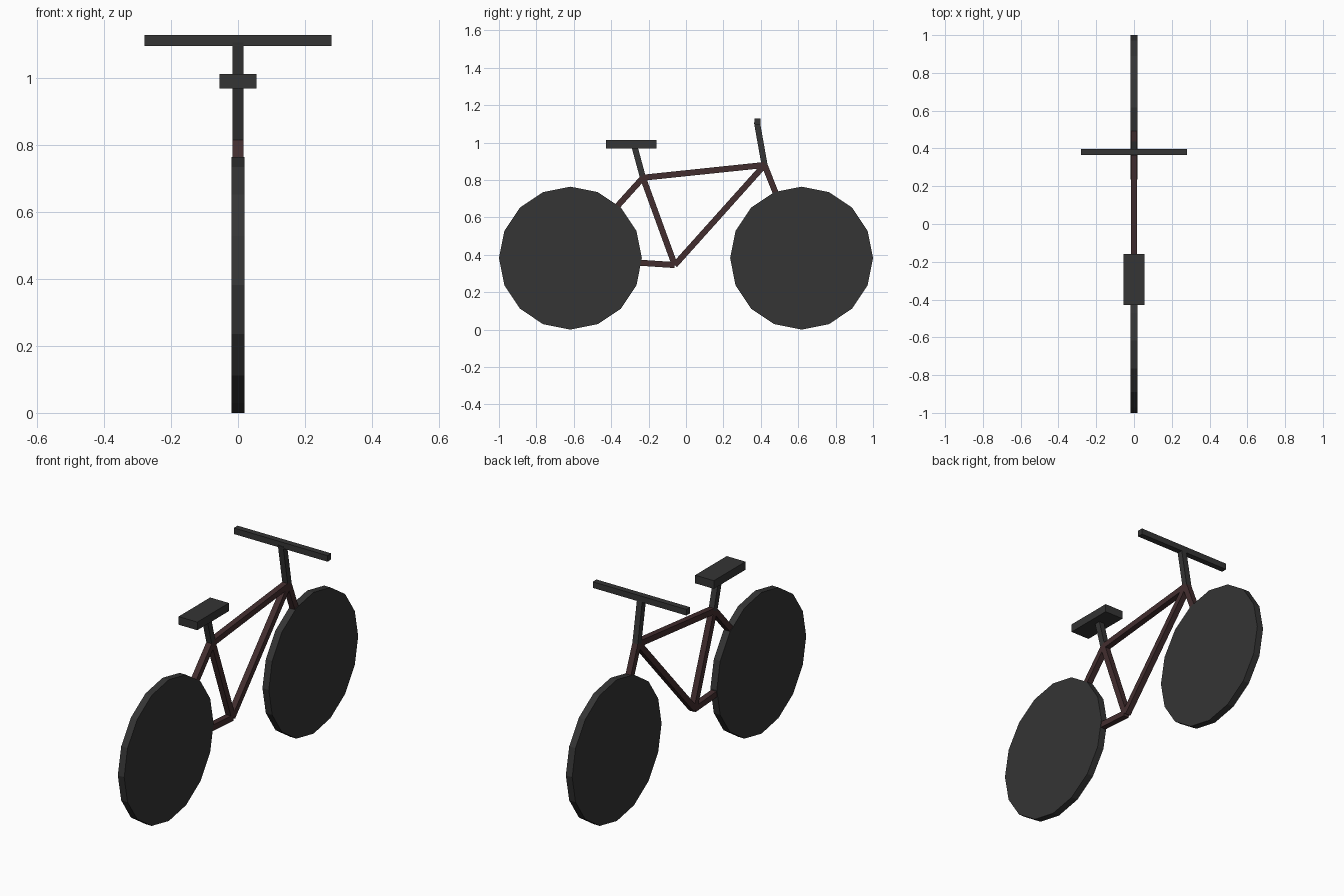
import bpy, math
from mathutils import Vector

if "Cube" in bpy.data.objects:
    bpy.data.objects.remove(bpy.data.objects["Cube"])


def material(name, rgb):
    m = bpy.data.materials.new(name)
    m.diffuse_color = (*rgb, 1)
    m.use_nodes = True
    m.node_tree.nodes["Principled BSDF"].inputs["Base Color"].default_value = m.diffuse_color
    return m


BLACK = material("dark grey", (0.035, 0.035, 0.035))
RED = material("dark maroon", (0.055, 0.027, 0.028))


def finish(name, mat):
    ob = bpy.context.object
    ob.name = name
    ob.data.materials.append(mat)
    return ob


def box(name, loc, size, mat):
    bpy.ops.mesh.primitive_cube_add(size=1, location=loc)
    ob = finish(name, mat)
    ob.scale = size
    return ob


def tube(name, a, b, mat, width=0.032):
    """Square bar between two (y, z) points on the centre plane."""
    a, b = Vector((0, *a)), Vector((0, *b))
    d = b - a
    ob = box(name, (a + b) / 2, (width, width, d.length), mat)
    ob.rotation_euler.x = math.atan2(-d.y, d.z)


def wheel(name, y):
    # sixteen-sided solid disc with its axle along x
    bpy.ops.mesh.primitive_cylinder_add(vertices=16, radius=0.382, depth=0.038,
                                        location=(0, y, 0.382),
                                        rotation=(0, math.pi / 2, 0))
    finish(name, BLACK)


# Frame joints as (y, z)
REAR, FRONT = (-0.618, 0.382), (0.618, 0.382)
SEAT, HEAD, CRANK = (-0.23, 0.812), (0.42, 0.88), (-0.06, 0.345)

# Wheels
wheel("rear_wheel", REAR[0])
wheel("front_wheel", FRONT[0])

# Frame tubes
tube("top_tube", SEAT, HEAD, RED)
tube("down_tube", HEAD, CRANK, RED)
tube("seat_tube", SEAT, CRANK, RED)
tube("seat_stay", SEAT, REAR, RED)
tube("chain_stay", CRANK, REAR, RED)
tube("fork", HEAD, FRONT, RED)

# Saddle and handlebar
tube("seat_post", SEAT, (-0.277, 0.985), BLACK)
box("saddle", (0, -0.293, 0.991), (0.112, 0.27, 0.044), BLACK)
tube("stem", HEAD, (0.379, 1.11), BLACK)
box("handlebar", (0, 0.381, 1.113), (0.56, 0.032, 0.033), BLACK)
